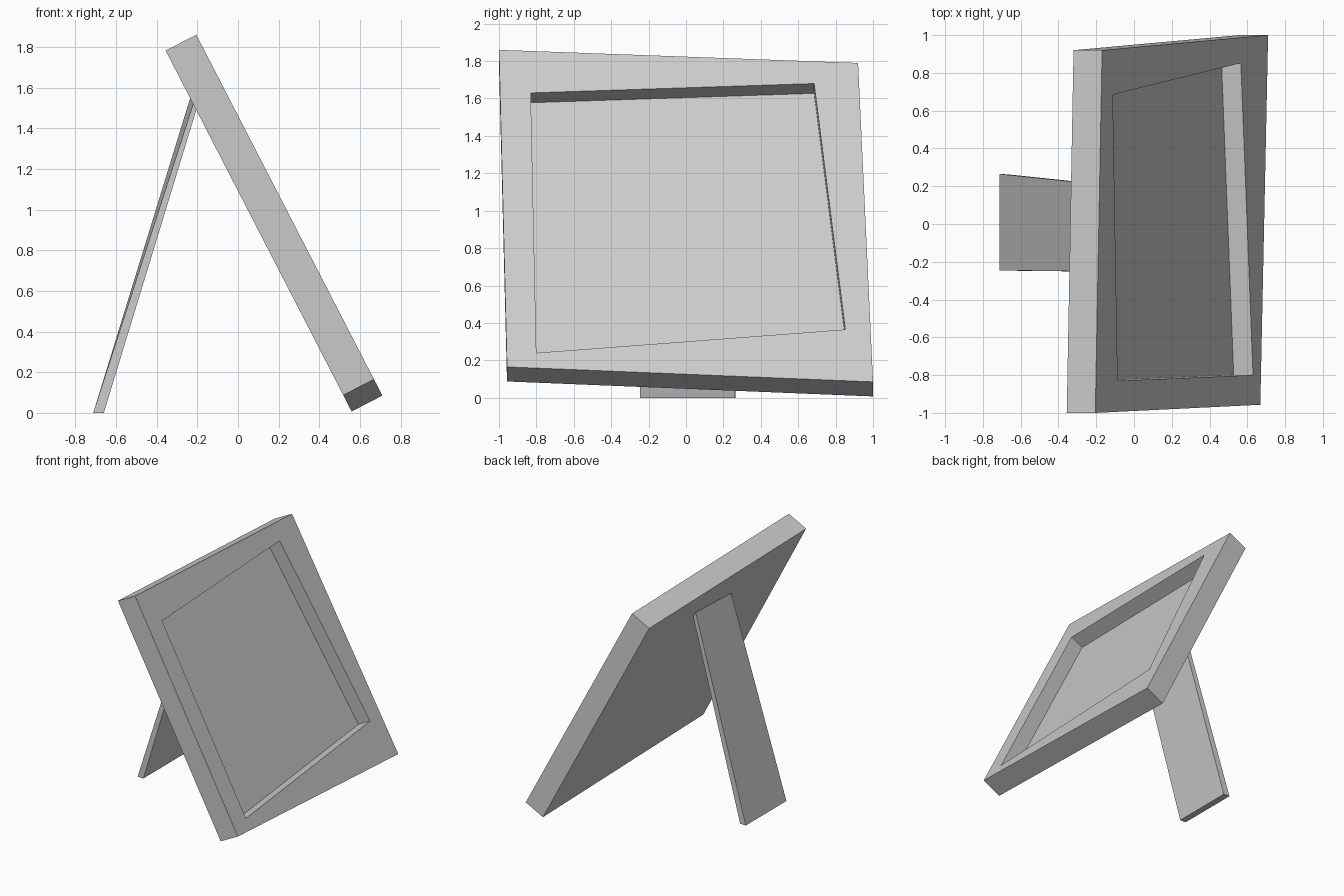
import bpy
from mathutils import Vector

if "Cube" in bpy.data.objects:
    bpy.data.objects.remove(bpy.data.objects["Cube"])


def loft(name, loops):
    """Skin a series of four-point loops and cap both ends."""
    verts = [p for loop in loops for p in loop]
    faces = [(3, 2, 1, 0)]
    for k in range(len(loops) - 1):
        for i in range(4):
            a, b = 4 * k + i, 4 * k + (i + 1) % 4
            faces.append((a, b, b + 4, a + 4))
    n = len(verts)
    faces.append((n - 4, n - 3, n - 2, n - 1))
    mesh = bpy.data.meshes.new(name)
    mesh.from_pydata(verts, [], faces)
    obj = bpy.data.objects.new(name, mesh)
    bpy.context.collection.objects.link(obj)
    return obj


# Leaning plane of the picture frame
NORMAL = Vector((0.889, 0, 0.458))


def on_plane(y, z, depth=0.0):
    """Point on the front plane at (y, z), pushed back by depth."""
    return Vector((-0.205 + (1.86 - z) * 0.5155, y, z)) - NORMAL * depth


# Crooked frame with a recessed picture panel
outer = [(-1, 1.86), (-0.957, 0.165), (1, 0.085), (0.92, 1.79)]
inner = [(-0.83, 1.63), (-0.80, 0.24), (0.852, 0.365), (0.685, 1.68)]
loft("picture_frame", [
    [on_plane(y, z, 0.17) for y, z in outer],
    [on_plane(y, z) for y, z in outer],
    [on_plane(y, z) for y, z in inner],
    [on_plane(y, z, 0.115) for y, z in inner],
])

# Rear support leg, tapering up to the back of the frame
loft("support_leg", [
    [(-0.712, -0.245, 0), (-0.712, 0.265, 0), (-0.66, 0.262, 0), (-0.66, -0.247, 0)],
    [(-0.220, -0.252, 1.52), (-0.234, 0.215, 1.552),
     (-0.213, 0.215, 1.51), (-0.205, -0.252, 1.49)],
])
for obj in bpy.context.collection.objects:
    if obj.name == "support_leg":
        obj.data.flip_normals() if obj.data.polygons[0].normal.z > 0 else None
